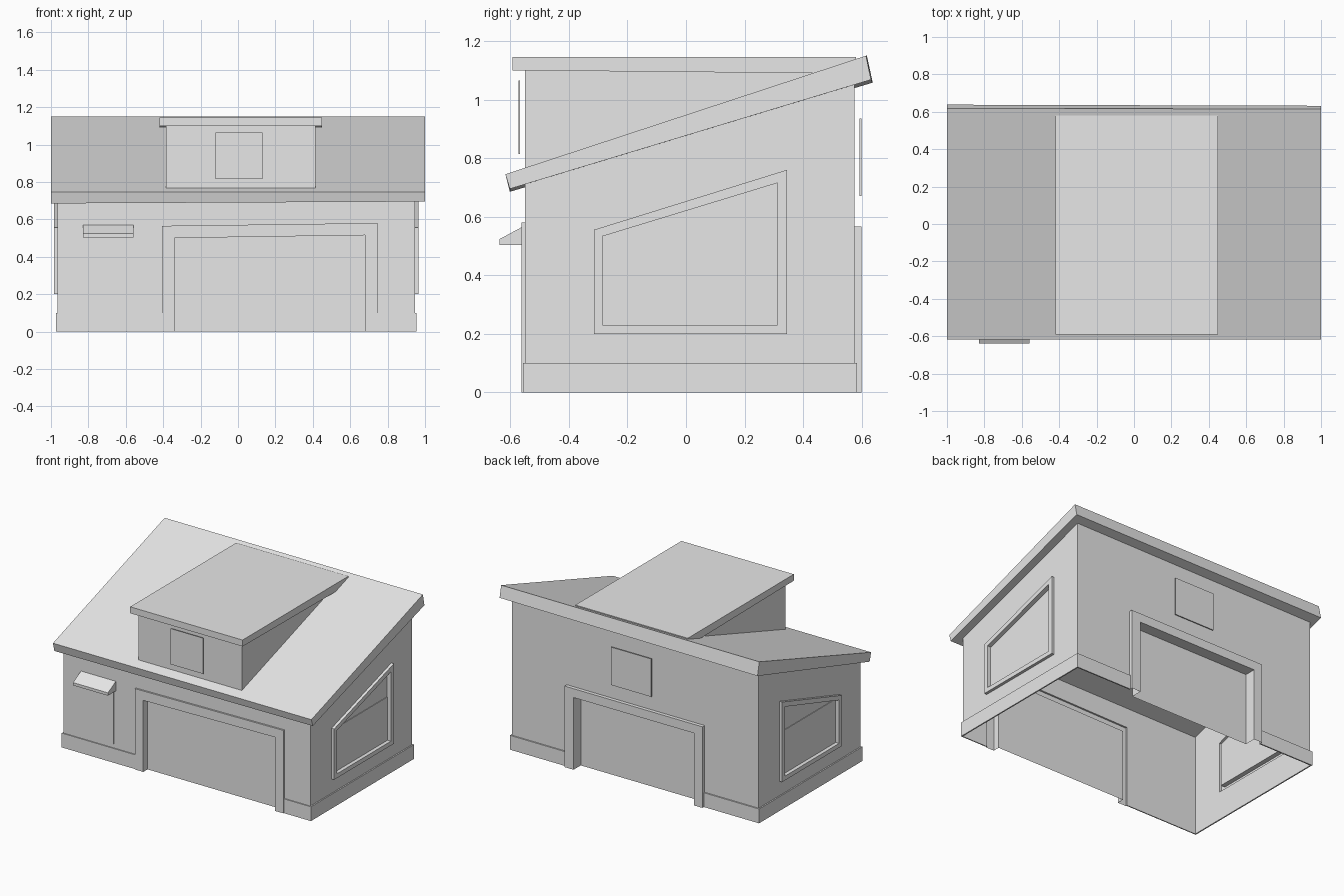
import bpy
import bmesh
from mathutils import Vector

cube = bpy.data.objects.get("Cube")
if cube:
    bpy.data.objects.remove(cube, do_unlink=True)

GREY = (0.8, 0.8, 0.8, 1.0)
mat = bpy.data.materials.new("light_grey")
mat.use_nodes = True
mat.diffuse_color = GREY
mat.node_tree.nodes["Principled BSDF"].inputs["Base Color"].default_value = GREY


def finish(name, bm):
    mesh = bpy.data.meshes.new(name)
    bm.to_mesh(mesh)
    bm.free()
    mesh.materials.append(mat)
    obj = bpy.data.objects.new(name, mesh)
    bpy.context.collection.objects.link(obj)
    return obj


def prism(name, x0, x1, profile, far_profile=None):
    """Solid between two matching (y, z) profiles at x0 and x1."""
    bm = bmesh.new()
    a = [bm.verts.new((x0, y, z)) for y, z in profile]
    b = [bm.verts.new((x1, y, z)) for y, z in far_profile or profile]
    n = len(a)
    bm.faces.new(a)
    bm.faces.new(b)
    for i in range(n):
        j = (i + 1) % n
        bm.faces.new((a[i], a[j], b[j], b[i]))
    bmesh.ops.recalc_face_normals(bm, faces=bm.faces)
    return finish(name, bm)


def box(name, x0, x1, y0, y1, z0, z1):
    return prism(name, x0, x1, [(y0, z0), (y1, z0), (y1, z1), (y0, z1)])


def wall(name, place, outward, steps, closed):
    """Thin wall from nested (outline, depth) steps; the last one is filled."""
    bm = bmesh.new()
    loops = [[bm.verts.new(place(u, z, d)) for u, z in pts] for pts, d in steps]
    for a, b in zip(loops, loops[1:]):
        n = len(a)
        for i in range(n if closed else n - 1):
            j = (i + 1) % n
            bm.faces.new((a[i], a[j], b[j], b[i]))
    bm.faces.new(loops[-1])
    bm.normal_update()
    total = sum((f.normal * f.calc_area() for f in bm.faces), Vector())
    if total.dot(Vector(outward)) < 0:
        bmesh.ops.reverse_faces(bm, faces=bm.faces)
    return finish(name, bm)


LEFT, RIGHT = 0.945, -0.965
FRONT, BACK = -0.55, 0.575


def door_wall(name, y, side, top, outer, inner, out, recess):
    """Wall with a framed, recessed door reaching the ground."""
    def arch(x0, x1, z0, z1):
        return [(x0, 0), (x0, z0), (x1, z1), (x1, 0)]
    o, i = arch(*outer), arch(*inner)
    outline = arch(RIGHT, LEFT, top, top)
    steps = [(outline, 0), (o, 0), (o, out), (i, out), (i, -recess)]
    wall(name, lambda u, z, d: (u, y + side * d, z), (0, side, 0), steps, False)


# Front and back walls with their doors
door_wall("front_wall", FRONT, -1, 0.72, (-0.405, 0.745, 0.565, 0.58),
          (-0.34, 0.68, 0.50, 0.515), 0.012, 0.035)
door_wall("back_wall", BACK, 1, 1.06, (-0.547, 0.52, 0.567, 0.567),
          (-0.483, 0.45, 0.505, 0.505), 0.025, 0.055)

# Side walls with sloped windows
outline = [(FRONT, 0), (BACK, 0), (BACK, 1.06), (FRONT, 0.72)]
frame = [(-0.315, 0.2), (0.345, 0.2), (0.345, 0.76), (-0.315, 0.555)]
glass = [(-0.285, 0.23), (0.312, 0.23), (0.312, 0.715), (-0.285, 0.533)]
for label, x, s in (("left", LEFT, 1), ("right", RIGHT, -1)):
    steps = [(outline, 0), (frame, 0), (frame, 0.02), (glass, 0.02), (glass, -0.01)]
    wall(label + "_wall", lambda u, z, d: (x + s * d, u, z), (s, 0, 0), steps, True)
    # Lower pane of the window
    box(label + "_lower_pane", x - s * 0.012, x - s * 0.006,
        -0.285, 0.312, 0.23, 0.533)
    # Base trim along the side
    box(label + "_base_trim", x, x + s * 0.009, FRONT - 0.007, BACK + 0.009, 0, 0.1)

# Base trim beside the doors
for label, x0, x1 in (("right", RIGHT, -0.405), ("left", 0.745, LEFT)):
    box("front_base_trim_" + label, x0, x1, FRONT - 0.007, FRONT, 0, 0.1)
for label, x0, x1 in (("right", RIGHT, -0.547), ("left", 0.52, LEFT)):
    box("back_base_trim_" + label, x0, x1, BACK, BACK + 0.009, 0, 0.1)

# Sloped main roof, slightly thicker on its right end
prism("main_roof", -1, 1,
      [(-0.617, 0.745), (-0.602, 0.685), (0.638, 1.058), (0.618, 1.15)],
      [(-0.617, 0.745), (-0.602, 0.695), (0.632, 1.068), (0.615, 1.15)])

# Dormer sitting on the roof
prism("dormer_body", -0.385, 0.415,
      [(FRONT, 0.75), (FRONT, 1.105), (0.45, 1.105), (0.45, 1.08)])
prism("dormer_roof", -0.42, 0.45,
      [(-0.592, 1.1), (-0.592, 1.145), (0.58, 1.145), (0.58, 1.125), (0.46, 1.09)])
box("dormer_window", -0.12, 0.13, -0.572, -0.567, 0.815, 1.065)

# Back window
box("back_window", -0.15, 0.16, 0.592, 0.599, 0.67, 0.935)

# Side hatch with its awning
box("front_hatch", -0.818, -0.575, FRONT - 0.006, FRONT - 0.001, 0.13, 0.51)
prism("awning", -0.83, -0.56,
      [(-0.638, 0.503), (-0.638, 0.523), (FRONT, 0.57), (FRONT, 0.503)])
